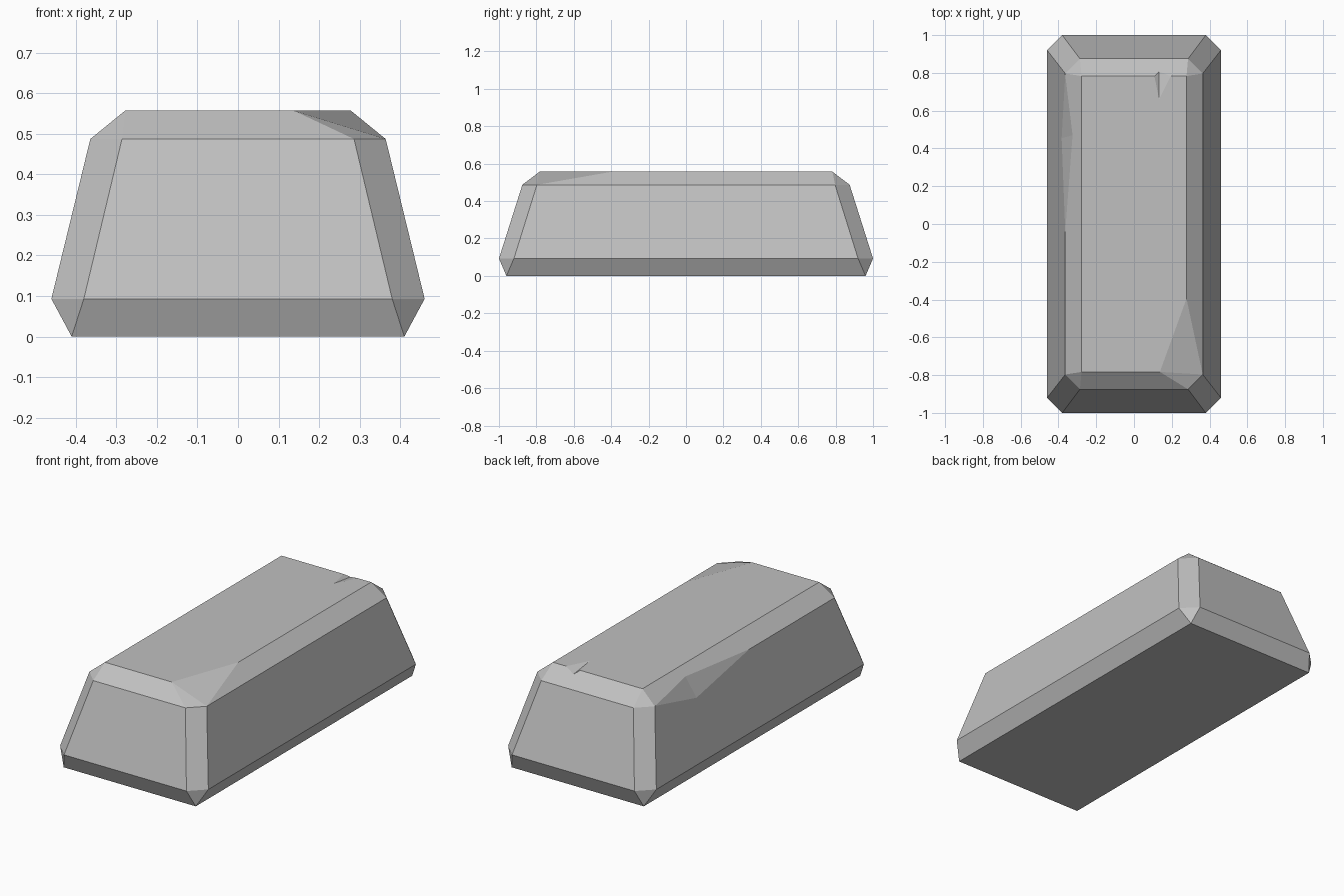
import bpy
import bmesh
from mathutils import Vector

default = bpy.data.objects.get("Cube")
if default:
    bpy.data.objects.remove(default, do_unlink=True)

# Single flat grey metal
metal = bpy.data.materials.new("grey metal")
metal.use_nodes = True
grey = (0.53, 0.53, 0.53, 1)
metal.diffuse_color = grey
metal.node_tree.nodes["Principled BSDF"].inputs["Base Color"].default_value = grey


def hull_object(name, points):
    """Flat-faced convex solid around the given points."""
    bm = bmesh.new()
    for p in points:
        bm.verts.new(p)
    bmesh.ops.convex_hull(bm, input=bm.verts[:])
    bmesh.ops.dissolve_limit(bm, angle_limit=0.025, verts=bm.verts[:], edges=bm.edges[:])
    bmesh.ops.recalc_face_normals(bm, faces=bm.faces[:])
    mesh = bpy.data.meshes.new(name)
    bm.to_mesh(mesh)
    bm.free()
    mesh.materials.append(metal)
    obj = bpy.data.objects.new(name, mesh)
    bpy.context.collection.objects.link(obj)
    return obj


def ring(x, y, z, cut=0.0):
    """Rectangle with optionally cut corners at one height."""
    pts = []
    for sx in (-1, 1):
        for sy in (-1, 1):
            pts.append((sx * x, sy * (y - cut), z))
            if cut:
                pts.append((sx * (x - cut), sy * y, z))
    return pts


# Bar body: undercut base, sloped sides, chamfered top
top = ring(0.278, 0.783, 0.557)
top.remove((0.278, -0.783, 0.557))
# Worn front corner replaces one top corner by two points
top += [(0.137, -0.783, 0.557), (0.278, -0.395, 0.557)]
body = ring(0.41, 0.96, 0) + ring(0.46, 1.0, 0.093, 0.08) + ring(0.364, 0.875, 0.487, 0.078)
bar = hull_object("metal_bar", body + top)


def chip(name, start, end, upper, lower):
    """Cut a shallow V-shaped chip out of an edge running start to end."""
    mid = (Vector(upper) + Vector(lower)) / 2
    points = [mid + (Vector(p) - mid) * 1.4 for p in (start, end, upper, lower)]
    cutter = hull_object(name, points)
    cutter.hide_render = True
    mod = bar.modifiers.new(name, "BOOLEAN")
    mod.operation = "DIFFERENCE"
    mod.solver = "EXACT"
    mod.object = cutter
    bpy.context.view_layer.objects.active = bar
    bpy.ops.object.modifier_apply(modifier=mod.name)
    bpy.data.objects.remove(cutter, do_unlink=True)


# Long chip on the side shoulder and small nick in the top rear edge
chip("side_chip", (-0.364, 0.79, 0.487), (-0.364, -0.04, 0.487),
     (-0.325, 0.47, 0.519), (-0.384, 0.454, 0.407))
chip("rear_nick", (0.108, 0.783, 0.557), (0.195, 0.783, 0.557),
     (0.133, 0.66, 0.557), (0.133, 0.808, 0.538))
